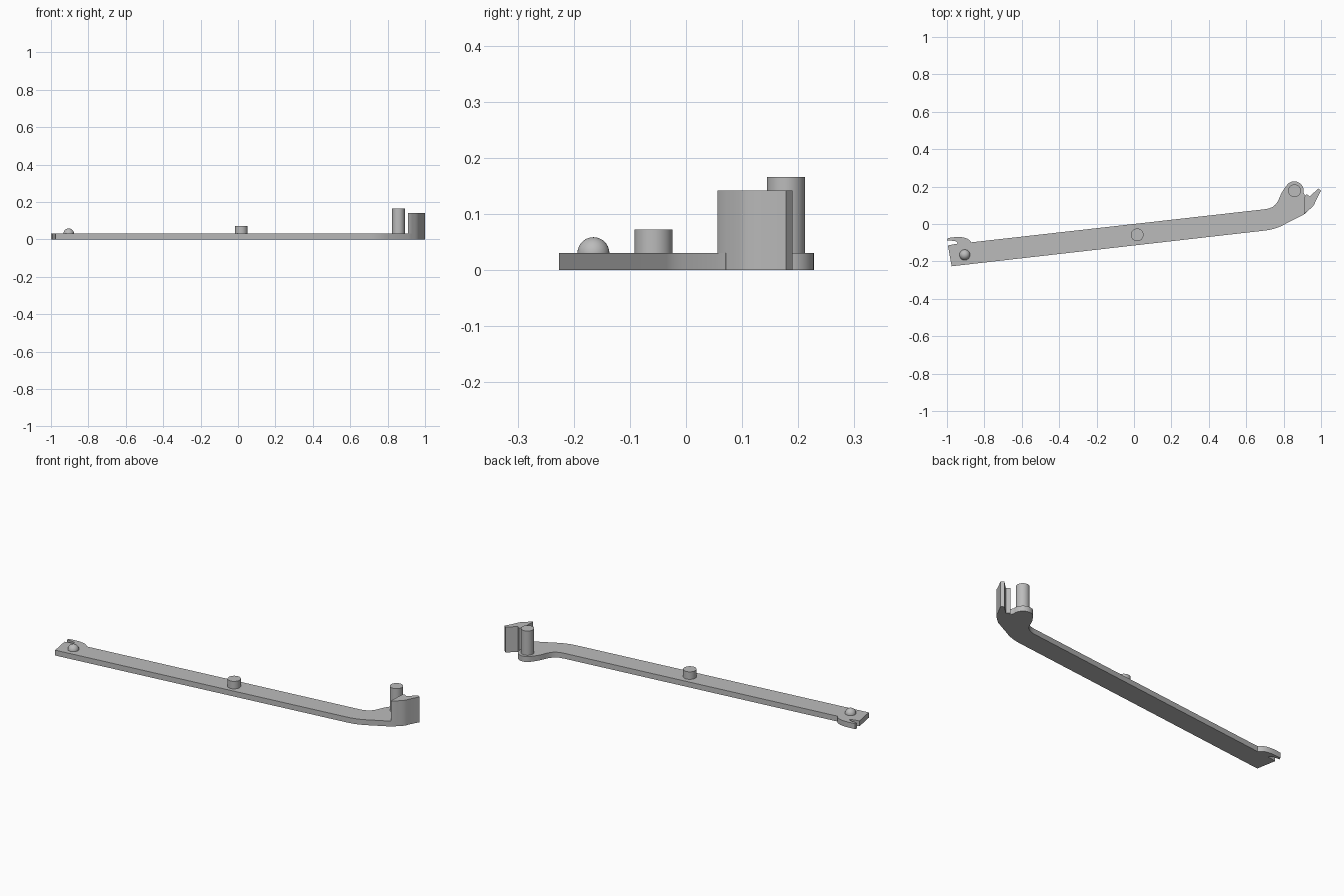
import bpy, bmesh, math
from mathutils import Vector
from mathutils.geometry import interpolate_bezier

cube = bpy.data.objects.get("Cube")
if cube:
    bpy.data.objects.remove(cube)

grey = bpy.data.materials.new("plain_grey")
grey.use_nodes = True
colour = (0.5, 0.5, 0.5, 1)
grey.diffuse_color = colour
grey.node_tree.nodes["Principled BSDF"].inputs["Base Color"].default_value = colour

PLATE = 0.03


def finish(name, bm):
    bmesh.ops.recalc_face_normals(bm, faces=bm.faces)
    mesh = bpy.data.meshes.new(name)
    bm.to_mesh(mesh)
    bm.free()
    obj = bpy.data.objects.new(name, mesh)
    bpy.context.collection.objects.link(obj)
    mesh.materials.append(grey)
    bpy.ops.object.select_all(action="DESELECT")
    obj.select_set(True)
    bpy.context.view_layer.objects.active = obj
    bpy.ops.object.shade_smooth_by_angle(angle=math.radians(30))
    return obj


def curve(a, b, c, d, n=9):
    """Points along a bezier from a to d."""
    pts = interpolate_bezier(*[Vector((*p, 0)) for p in (a, b, c, d)], n)
    return [(p.x, p.y) for p in pts]


def arc(cx, cy, r, start, end, n=14):
    angles = [math.radians(start + (end - start) * i / n) for i in range(n + 1)]
    return [(cx + r * math.cos(t), cy + r * math.sin(t)) for t in angles]


def extrude(name, outline, height):
    bm = bmesh.new()
    face = bm.faces.new([bm.verts.new((x, y, 0)) for x, y in outline])
    top = bmesh.ops.extrude_face_region(bm, geom=[face])["geom"]
    verts = [v for v in top if isinstance(v, bmesh.types.BMVert)]
    bmesh.ops.translate(bm, verts=verts, vec=(0, 0, height))
    return finish(name, bm)


def pin(name, x, y, r, top):
    bm = bmesh.new()
    base = PLATE - 0.005
    bmesh.ops.create_cone(bm, cap_ends=True, segments=40, radius1=r, radius2=r,
                          depth=top - base)
    bmesh.ops.translate(bm, verts=bm.verts, vec=(x, y, (top + base) / 2))
    return finish(name, bm)


# Flat lever arm: lower edge, rounded head, upper edge, hooked left end
outline = [(-0.975, -0.226)]
outline += curve((0.70, -0.035), (0.76, -0.028), (0.79, -0.01), (0.82, 0.006))
outline += [(0.91, 0.052), (0.93, 0.07), (0.93, 0.13), (0.912, 0.155)]
outline += arc(0.857, 0.178, 0.05, -10, 150)
outline += curve((0.797, 0.18), (0.77, 0.14), (0.775, 0.087), (0.70, 0.079))
outline += curve((-0.87, -0.098), (-0.89, -0.062), (-0.95, -0.068), (-0.995, -0.075))
outline += [(-1.0, -0.088)]
outline += curve((-0.965, -0.09), (-0.94, -0.092), (-0.935, -0.11), (-0.96, -0.108), 6)
outline += [(-0.995, -0.115)]
extrude("lever_arm", outline, PLATE)

# Tall claw at the right end
claw = [(0.908, 0.056)]
claw += curve((0.915, 0.058), (0.945, 0.085), (0.965, 0.095), (0.972, 0.125), 6)
claw += [(1.0, 0.178), (0.985, 0.19), (0.94, 0.147), (0.922, 0.16), (0.912, 0.147)]
extrude("claw", claw, 0.142)

# Pins standing on the arm
pin("pivot_pin", 0.017, -0.058, 0.034, 0.072)
pin("head_pin", 0.858, 0.178, 0.034, 0.166)

# Half-round bump near the left end
bm = bmesh.new()
bmesh.ops.create_uvsphere(bm, u_segments=32, v_segments=16, radius=0.0285)
bmesh.ops.bisect_plane(bm, geom=bm.verts[:] + bm.edges[:] + bm.faces[:],
                       plane_co=(0, 0, -0.004), plane_no=(0, 0, -1), clear_outer=True)
bmesh.ops.translate(bm, verts=bm.verts, vec=(-0.905, -0.165, PLATE))
finish("round_bump", bm)
